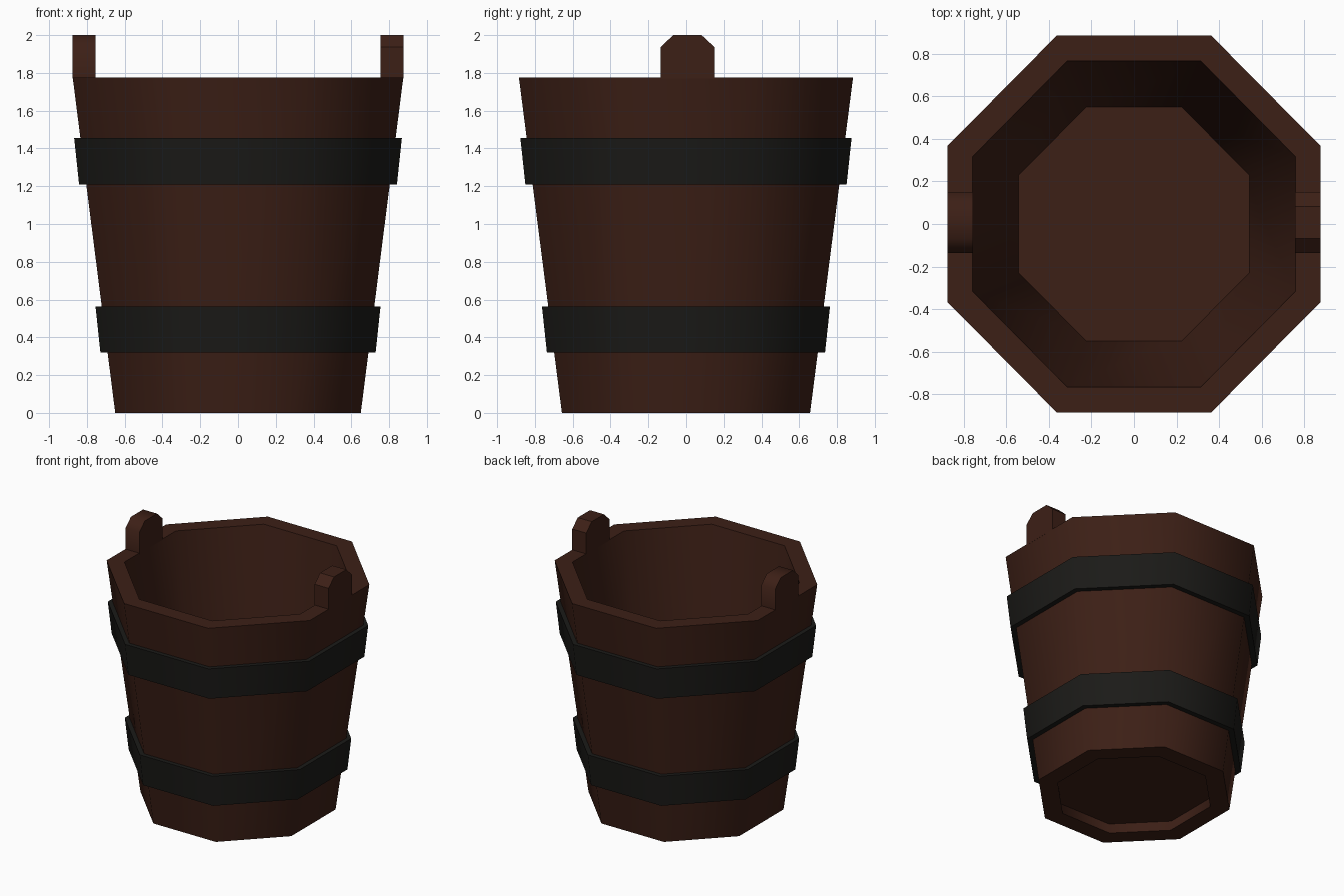
import bpy, bmesh, math

if "Cube" in bpy.data.objects:
    bpy.data.objects.remove(bpy.data.objects["Cube"])

SIDES = 8
Y_STRETCH = 1.011
SMOOTH = math.radians(50)


def material(name, rgb):
    m = bpy.data.materials.new(name)
    m.diffuse_color = (*rgb, 1)
    m.use_nodes = True
    m.node_tree.nodes["Principled BSDF"].inputs["Base Color"].default_value = m.diffuse_color
    return m


wood = material("dark_wood", (0.046, 0.014, 0.008))
iron = material("black_iron", (0.011, 0.0105, 0.009))


def finish(bm, name, mat, smooth=True):
    bmesh.ops.recalc_face_normals(bm, faces=bm.faces[:])
    mesh = bpy.data.meshes.new(name)
    bm.to_mesh(mesh)
    bm.free()
    obj = bpy.data.objects.new(name, mesh)
    bpy.context.collection.objects.link(obj)
    mesh.materials.append(mat)
    if smooth:
        bpy.ops.object.select_all(action='DESELECT')
        obj.select_set(True)
        bpy.context.view_layer.objects.active = obj
        bpy.ops.object.shade_smooth_by_angle(angle=SMOOTH)
    return obj


def octagon(bm, apothem, z):
    r = apothem / math.cos(math.pi / SIDES)
    angles = [(i + 0.5) * 2 * math.pi / SIDES for i in range(SIDES)]
    return [bm.verts.new((r * math.cos(a), r * math.sin(a) * Y_STRETCH, z)) for a in angles]


def octagonal_ring(name, profile, mat):
    """Sweep a closed (apothem, z) profile around the eight sides."""
    bm = bmesh.new()
    rings = [octagon(bm, a, z) for a, z in profile]
    for k, lower in enumerate(rings):
        upper = rings[(k + 1) % len(rings)]
        for i in range(SIDES):
            j = (i + 1) % SIDES
            bm.faces.new((lower[i], lower[j], upper[j], upper[i]))
    return finish(bm, name, mat)


def wall(z):
    return 0.65 + 0.225 * z / 1.775


# Tapered bucket wall, open at both ends
octagonal_ring("bucket_wall", [(0.65, 0), (0.875, 1.775), (0.757, 1.775), (0.52, 0)], wood)

# Floor board, recessed above the bottom rim
bm = bmesh.new()
low, high = octagon(bm, 0.533, 0.08), octagon(bm, 0.545, 0.17)
bm.faces.new(low)
bm.faces.new(high)
for i in range(SIDES):
    j = (i + 1) % SIDES
    bm.faces.new((low[i], low[j], high[j], high[i]))
finish(bm, "bucket_floor", wood)

# Two iron hoops
for name, z0, z1 in (("lower_hoop", 0.32, 0.563), ("upper_hoop", 1.21, 1.455)):
    octagonal_ring(name, [(wall(z0) + 0.038, z0), (wall(z1) + 0.033, z1),
                          (wall(z1) - 0.005, z1), (wall(z0) - 0.005, z0)], iron)

# Two handle lugs with clipped corners standing on the rim
lug = [(-0.135, 1.77), (-0.135, 1.937), (-0.068, 2.0), (0.082, 2.0), (0.15, 1.937), (0.15, 1.77)]
for name, side, smooth in (("left_lug", -1, True), ("right_lug", 1, False)):
    bm = bmesh.new()
    face = bm.faces.new([bm.verts.new((side * 0.755, y, z)) for y, z in lug])
    out = bmesh.ops.extrude_face_region(bm, geom=[face], use_keep_orig=True)
    moved = [g for g in out["geom"] if isinstance(g, bmesh.types.BMVert)]
    bmesh.ops.translate(bm, verts=moved, vec=(side * 0.12, 0, 0))
    finish(bm, name, wood, smooth)
